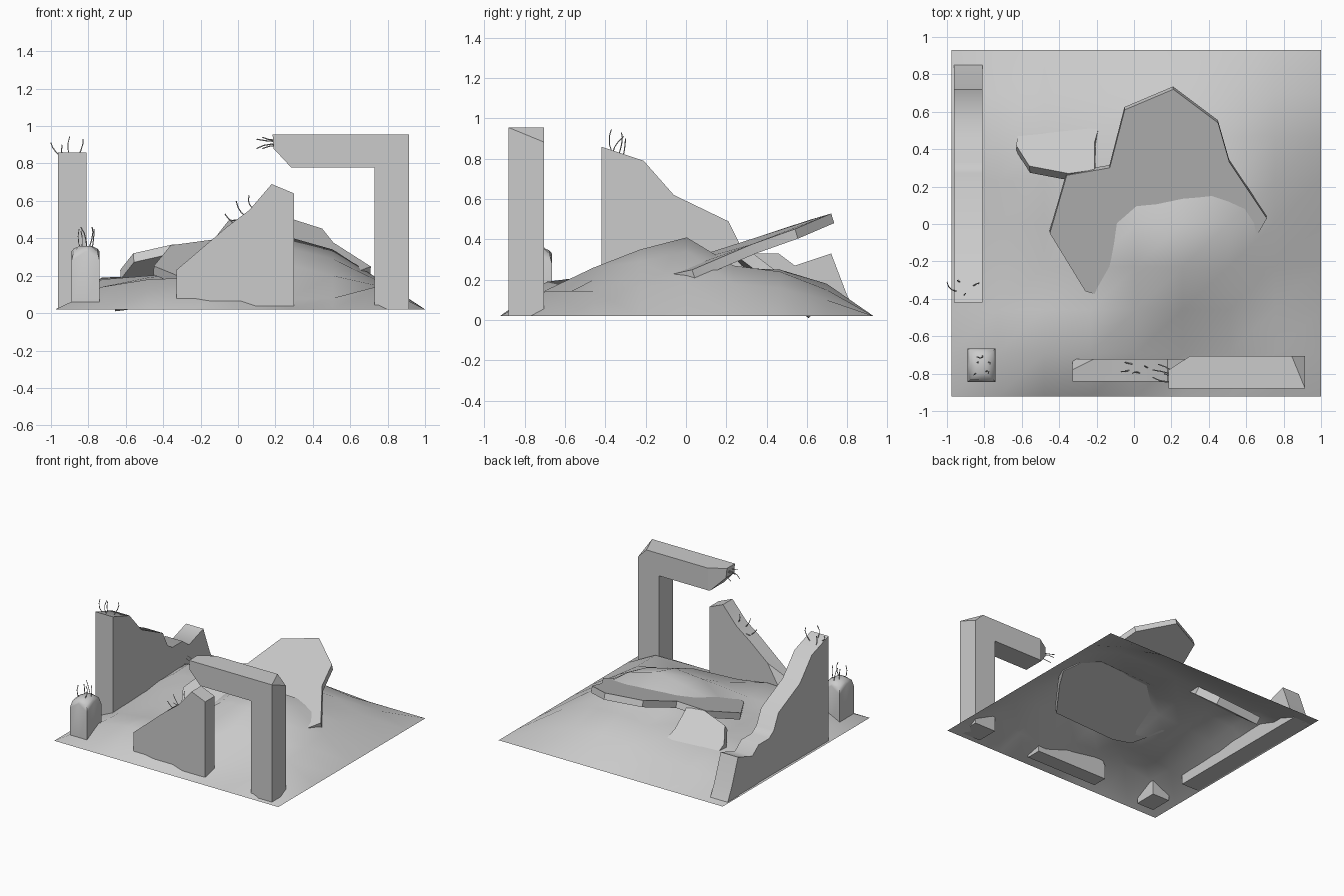
import bpy, bmesh, math, random
from mathutils import Vector

if "Cube" in bpy.data.objects:
    bpy.data.objects.remove(bpy.data.objects["Cube"])

random.seed(4)


def finish(name, bm, smooth_angle=0):
    bmesh.ops.recalc_face_normals(bm, faces=bm.faces)
    me = bpy.data.meshes.new(name)
    bm.to_mesh(me)
    bm.free()
    ob = bpy.data.objects.new(name, me)
    bpy.context.collection.objects.link(ob)
    if smooth_angle:
        bpy.ops.object.select_all(action='DESELECT')
        ob.select_set(True)
        bpy.context.view_layer.objects.active = ob
        bpy.ops.object.shade_smooth_by_angle(angle=math.radians(smooth_angle))
    return ob


def loft(name, ring_a, ring_b, cuts=(), smooth_angle=0):
    """Closed solid between two matching outlines, with chipped-off corners."""
    bm = bmesh.new()
    a = [bm.verts.new(p) for p in ring_a]
    b = [bm.verts.new(p) for p in ring_b]
    n = len(a)
    bm.faces.new(a)
    bm.faces.new(b[::-1])
    for i in range(n):
        bm.faces.new((a[i], b[i], b[(i + 1) % n], a[(i + 1) % n]))
    for co, no in cuts:
        bmesh.ops.bisect_plane(bm, geom=bm.verts[:] + bm.edges[:] + bm.faces[:],
                               plane_co=co, plane_no=no, clear_outer=True)
        bmesh.ops.holes_fill(bm, edges=[e for e in bm.edges if e.is_boundary])
    return finish(name, bm, smooth_angle)


def slab(name, outline, origin, slope_x, slope_y, thick, crown=0):
    """Tilted broken plate: the outline lies on a sloping, slightly bowed plane."""
    down = Vector((slope_x, slope_y, -1)).normalized() * thick
    top = [Vector((x, y, origin + slope_x * x + slope_y * y - crown * (x - .15) ** 2))
           for x, y in outline]
    return loft(name, top, [p + down for p in top], smooth_angle=30)


def rebar(name, rods):
    """Thin bent rods, each from a root to a tip."""
    cu = bpy.data.curves.new(name, 'CURVE')
    cu.dimensions = '3D'
    cu.bevel_depth = 0.003
    cu.bevel_resolution = 0
    cu.use_fill_caps = True
    for root, tip in rods:
        root, tip = Vector(root), Vector(tip)
        bend = Vector([random.uniform(-.012, .012) for _ in range(3)])
        sp = cu.splines.new('POLY')
        sp.points.add(3)
        for i, p in enumerate((root, root.lerp(tip, .35) + bend, root.lerp(tip, .7) + bend, tip)):
            sp.points[i].co = (*p, 1)
    ob = bpy.data.objects.new(name, cu)
    bpy.context.collection.objects.link(ob)


# Ground mound: 9 x 9 smooth sheet, heights for the inner 7 x 7 points
heights = [
    [.14, .18, .19, .15, .07, .08, .145],
    [.13, .16, .16, .22, .26, .20, .145],
    [.14, .17, .15, .33, .35, .29, .17],
    [.15, .19, .20, .37, .41, .34, .18],
    [.18, .20, .22, .25, .26, .27, .18],
    [.19, .20, .21, .23, .25, .24, .16],
    [.11, .12, .12, .15, .18, .15, .10]]
bm = bmesh.new()
grid = []
for j in range(9):
    row = []
    for i in range(9):
        inner = 0 < i < 8 and 0 < j < 8
        z = heights[j - 1][i - 1] if inner else .02
        row.append(bm.verts.new((-.975 + i * .247, -.922 + j * .2315, z)))
    grid.append(row)
for j in range(8):
    for i in range(8):
        f = bm.faces.new((grid[j][i], grid[j][i + 1], grid[j + 1][i + 1], grid[j + 1][i]))
        f.smooth = True
finish("ground_mound", bm)

# Tall broken wall on the left
wall = [(-.42, .02), (-.42, .86), (-.21, .79), (-.06, .62), (.21, .49), (.27, .37), (.33, .33),
        (.46, .33), (.54, .27), (.72, .33), (.80, .12), (.85, .02)]
loft("left_wall", [(-.963, y, z) for y, z in wall], [(-.81, y, z) for y, z in wall],
     smooth_angle=65)

# Broken wall at the front
front = [(-.33, .02), (-.33, .23), (-.06, .46), (.06, .55), (.18, .69), (.30, .64), (.30, .02)]
loft("front_wall", [(x, -.842, z) for x, z in front], [(x, -.722, z) for x, z in front],
     cuts=[((-.33, -.78, .23), (-.6, .6, .35))], smooth_angle=40)

# Column with overhanging beam, corners chipped
beam = [(.915, .02), (.915, .955), (.185, .955), (.19, .88), (.285, .778), (.73, .778), (.73, .02)]
loft("column_and_beam", [(x, -.88, z) for x, z in beam], [(x, -.705, z) for x, z in beam],
     cuts=[((.915, -.88, .955), (.119, .049, .119)), ((.2, -.77, .9), (-.54, .84, 0))])

# Short post with a worn, rounded top
bm = bmesh.new()
rings = []
for z, inset in ((.02, 0), (.28, 0), (.33, .012), (.36, .045)):
    x0, x1, y0, y1 = -.89 + inset, -.74 - inset, -.845 + inset, -.665 - inset
    xm, ym = (x0 + x1) / 2, (y0 + y1) / 2
    up = .05 if z == .28 else .015 if z == .33 else 0
    rings.append([bm.verts.new(p) for p in (
        (x0, y0, z), (xm, y0, z + up), (x1, y0, z), (x1, ym, z + up),
        (x1, y1, z), (xm, y1, z + up), (x0, y1, z), (x0, ym, z + up))])
for a, b in zip(rings, rings[1:]):
    for i in range(8):
        bm.faces.new((a[i], a[(i + 1) % 8], b[(i + 1) % 8], b[i]))
bm.faces.new(rings[0])
bm.faces.new(rings[-1])
finish("short_post", bm, smooth_angle=50)

# Big tilted slab, partly buried in the mound
slab("big_slab", [(-.05, .61), (.21, .72), (.45, .54), (.51, .33), (.71, .03), (.63, -.11),
                  (.45, -.36), (-.12, -.40), (-.26, -.36), (-.45, -.05), (-.36, .26), (-.13, .30)],
     .305, -.03, .32, .05, crown=.14)

# Small slab leaning the other way
slab("small_slab", [(-.21, .29), (-.21, .44), (-.19, .51), (-.30, .62), (-.66, .645), (-.62, .48),
                    (-.63, .42), (-.56, .31), (-.35, .27)],
     .60, .08, -.76, .06)

# Reinforcing rods sticking out of the broken ends
rebar("left_wall_rods", [((-.95, -.36, .84), (-1, -.31, .91)), ((-.90, -.37, .84), (-.90, -.37, .945)),
                         ((-.86, -.33, .83), (-.83, -.32, .93)), ((-.93, -.31, .82), (-.94, -.30, .90))])
rebar("short_post_rods", [((x, y, .34), (x + dx, y - .01, z)) for x, y, dx, z in (
    (-.84, -.79, -.01, .45), (-.80, -.79, .02, .46), (-.84, -.73, .0, .44),
    (-.78, -.74, .01, .45), (-.81, -.70, -.03, .46))])
rebar("beam_rods", [((.22, y, z), (x, y + dy, z + dz)) for y, z, x, dy, dz in (
    (-.85, .93, .13, .01, .01), (-.84, .90, .10, .02, -.02), (-.81, .92, .10, .03, .01),
    (-.80, .89, .13, .05, -.01), (-.83, .91, .16, .03, .02))])
rebar("front_wall_rods", [((-.02, -.78, .48), (-.07, -.79, .53)), ((.04, -.80, .52), (-.01, -.80, .60)),
                          ((.08, -.77, .56), (.06, -.76, .63)), ((.0, -.75, .50), (-.05, -.74, .50))])
